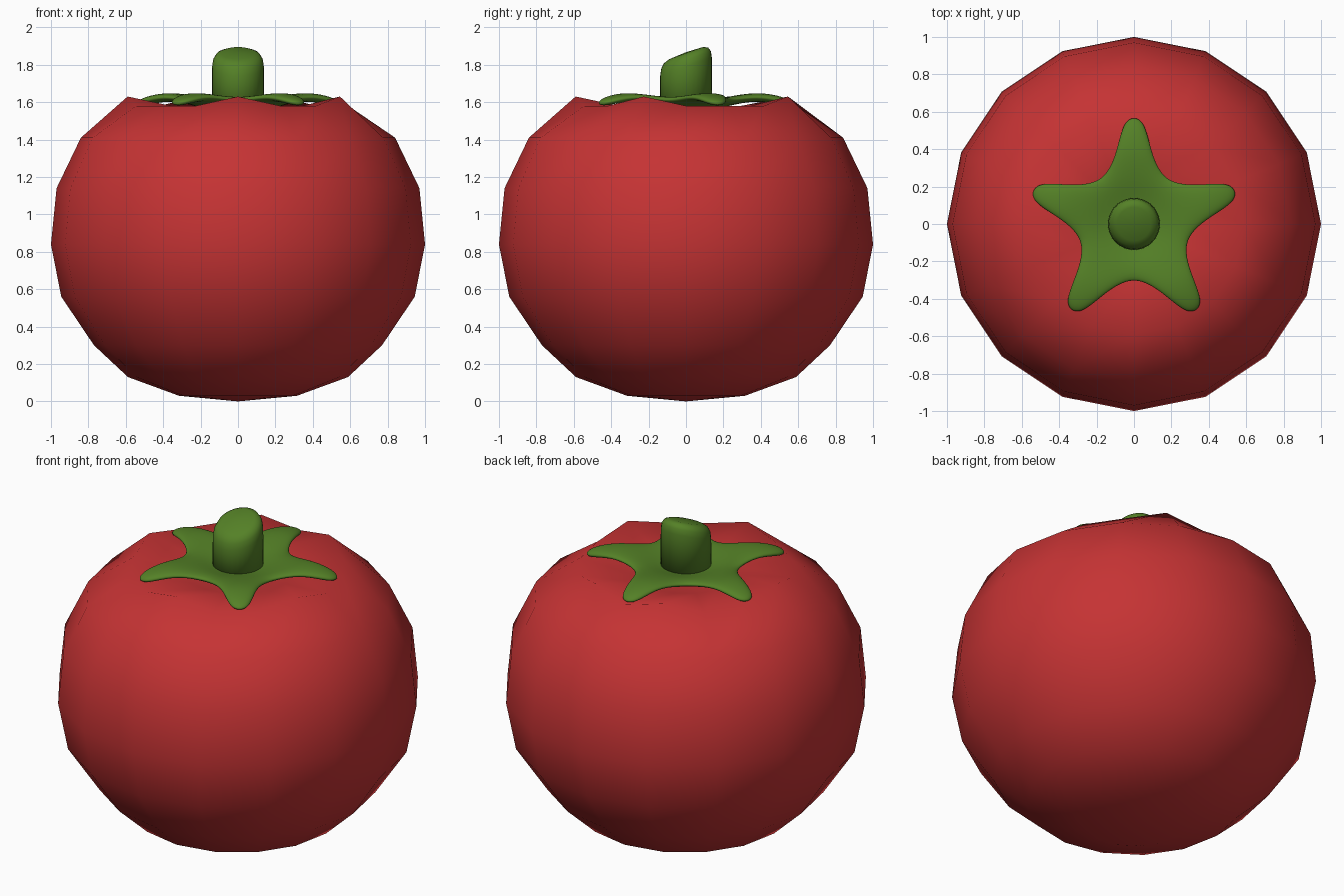
import bpy, bmesh, math
from mathutils import Vector

if "Cube" in bpy.data.objects:
    bpy.data.objects.remove(bpy.data.objects["Cube"])


def material(name, rgb):
    m = bpy.data.materials.new(name)
    m.diffuse_color = (*rgb, 1)
    m.use_nodes = True
    m.node_tree.nodes["Principled BSDF"].inputs["Base Color"].default_value = m.diffuse_color
    return m


red = material("tomato red", (0.56, 0.033, 0.034))
green = material("leaf green", (0.09, 0.22, 0.02))


def make(name, bm, mat):
    bmesh.ops.recalc_face_normals(bm, faces=bm.faces)
    me = bpy.data.meshes.new(name)
    bm.to_mesh(me)
    bm.free()
    me.materials.append(mat)
    for p in me.polygons:
        p.use_smooth = True
    ob = bpy.data.objects.new(name, me)
    bpy.context.collection.objects.link(ob)
    return ob


def lathe(rings, n, height, bottom=None, top=None):
    """Stack rings of (radius, z); height(ring, seg, y, z) adjusts each vertex."""
    bm = bmesh.new()
    loops = []
    for i, (r, z) in enumerate(rings):
        loop = []
        for s in range(n):
            a = 2 * math.pi * s / n
            x, y = r * math.cos(a), r * math.sin(a)
            loop.append(bm.verts.new((x, y, height(i, s, y, z))))
        loops.append(loop)
    for a, b in zip(loops, loops[1:]):
        for s in range(n):
            t = (s + 1) % n
            bm.faces.new((a[s], a[t], b[t], b[s]))
    for z, loop in ((bottom, loops[0]), (top, loops[-1])):
        if z is not None:
            c = bm.verts.new((0, 0, z))
            for s in range(n):
                bm.faces.new((loop[s], loop[(s + 1) % n], c))
    return bm


# Fruit: 16-sided, with five raised bumps around the shoulder between the leaves
body_rings = [(0.315, 0.03), (0.588, 0.13), (0.77, 0.30), (0.945, 0.56), (1.0, 0.84),
              (0.97, 1.14), (0.84, 1.41), (0.59, 1.58), (0.31, 1.565)]
bumps = {3, 5, 8, 12, 15}


def shoulder(i, s, y, z):
    return 1.63 if i == 7 and s in bumps else z


make("fruit", lathe(body_rings, 16, shoulder, 0.0, 1.53), red)

# Calyx: five-armed star, dipped in the middle and drooping at the tips
bm = bmesh.new()
inner, notch = [], []
for k in range(5):
    a = math.radians(54 + 72 * k)
    d = Vector((math.cos(a), math.sin(a), 0))
    inner.append(bm.verts.new(d * 0.14 + Vector((0, 0, 1.565))))
    notch.append(bm.verts.new(d * 0.28 + Vector((0, 0, 1.605))))
bm.faces.new(inner)
for k in range(5):
    j = (k + 1) % 5
    bm.faces.new((inner[k], notch[k], notch[j], inner[j]))
    a = math.radians(90 + 72 * k)
    d = Vector((math.cos(a), math.sin(a), 0))
    side = Vector((-d.y, d.x, 0))
    right, left = notch[k], notch[j]
    for r, w, z in ((0.40, 0.095, 1.638), (0.58, 0.055, 1.588)):
        p = d * r + Vector((0, 0, z))
        r2, l2 = bm.verts.new(p - side * w), bm.verts.new(p + side * w)
        bm.faces.new((right, r2, l2, left))
        right, left = r2, l2
calyx = make("calyx", bm, green)
sol = calyx.modifiers.new("thickness", 'SOLIDIFY')
sol.thickness, sol.offset = 0.05, 0
sub = calyx.modifiers.new("rounding", 'SUBSURF')
sub.levels = sub.render_levels = 3

# Stem: stubby cylinder with a rounded, slanted top
stem_rings = [(0.14, 1.54), (0.138, 1.79), (0.133, 1.825), (0.118, 1.85), (0.09, 1.862)]


def slant(i, s, y, z):
    return z + (0.36 * y if i else 0)


make("stem", lathe(stem_rings, 32, slant, 1.54, 1.867), green)
